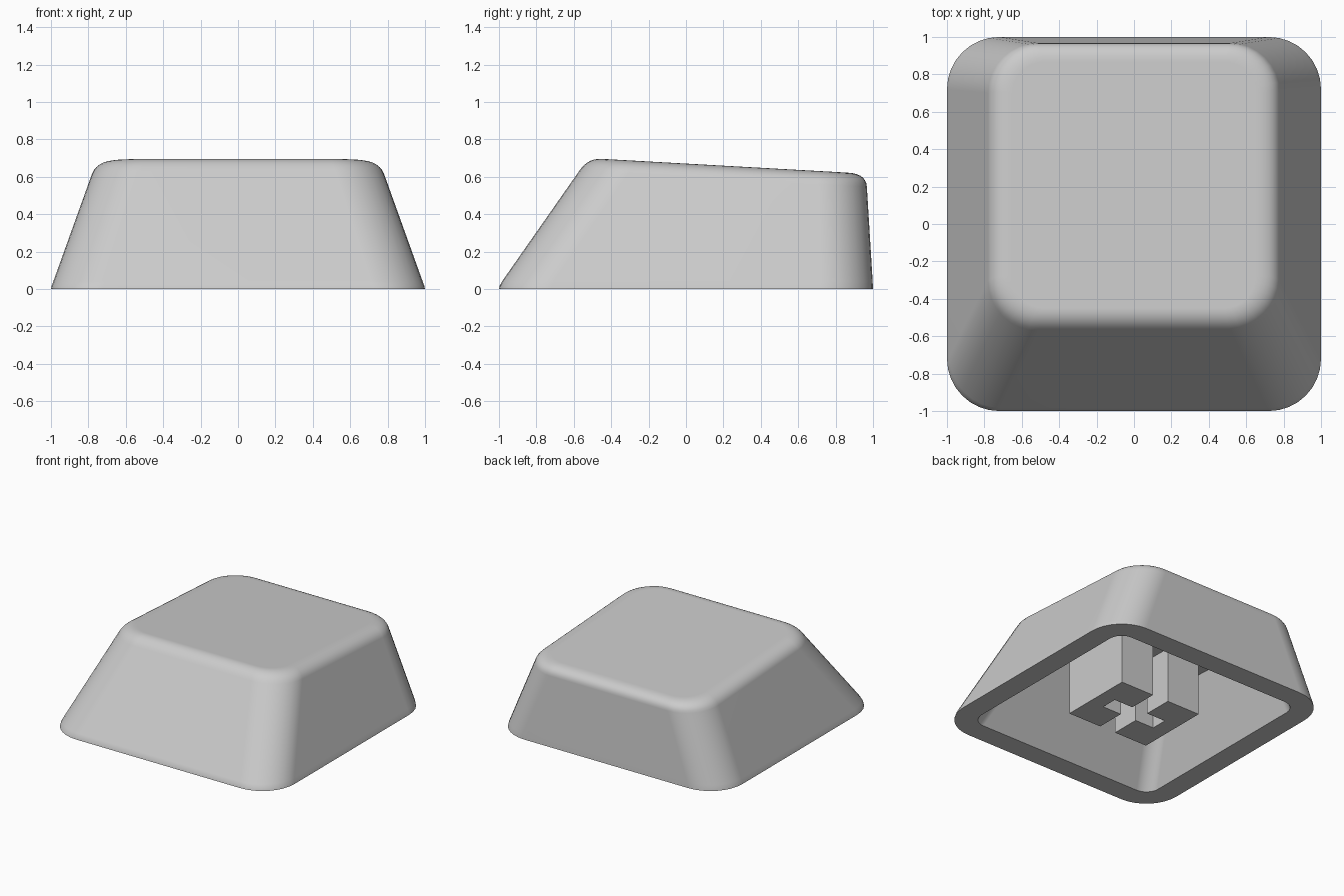
import bpy, bmesh, math

if "Cube" in bpy.data.objects:
    bpy.data.objects.remove(bpy.data.objects["Cube"])

TILT = -0.056   # slope of the top towards the back
SEG = 8         # segments per rounded corner

plastic = bpy.data.materials.new("grey plastic")
plastic.diffuse_color = (0.6, 0.6, 0.6, 1)
plastic.use_nodes = True
plastic.node_tree.nodes["Principled BSDF"].inputs["Base Color"].default_value = plastic.diffuse_color


def finish(name, bm):
    bmesh.ops.recalc_face_normals(bm, faces=bm.faces)
    mesh = bpy.data.meshes.new(name)
    bm.to_mesh(mesh)
    bm.free()
    mesh.materials.append(plastic)
    obj = bpy.data.objects.new(name, mesh)
    bpy.context.collection.objects.link(obj)
    return obj


def ring(bm, hx, front, back, r, z, tilt=0.0):
    """Rounded rectangle of vertices, optionally tilted along y."""
    verts = []
    corners = [(hx - r, back - r), (r - hx, back - r), (r - hx, front + r), (hx - r, front + r)]
    for q, (cx, cy) in enumerate(corners):
        for i in range(SEG + 1):
            a = math.pi / 2 * (q + i / SEG)
            x, y = cx + r * math.cos(a), cy + r * math.sin(a)
            verts.append(bm.verts.new((x, y, z + tilt * y)))
    return verts


def prism(name, points, z0, z1):
    bm = bmesh.new()
    base = bm.faces.new([bm.verts.new((x, y, z0)) for x, y in points])
    top = bmesh.ops.extrude_face_region(bm, geom=[base])["geom"]
    bmesh.ops.translate(bm, vec=(0, 0, z1 - z0),
                        verts=[v for v in top if isinstance(v, bmesh.types.BMVert)])
    return finish(name, bm)


# Shell: hollow inside, rim, sloped walls, rounded top edge
sections = [
    (0.62, -0.42, 0.80, 0.11, 0.56, TILT),    # ceiling of the hollow
    (0.83, -0.83, 0.83, 0.11, 0.0, 0.0),      # inner rim
    (1.0, -1.0, 1.0, 0.28, 0.0, 0.0),         # outer rim
    (0.996, -0.996, 0.999, 0.28, 0.018, 0.0),
    (0.987, -0.983, 0.998, 0.28, 0.042, 0.0),
]
start = (0.78, -0.57, 0.967, 0.265, 0.601, TILT)
corner = (0.752, -0.525, 0.963, 0.25, 0.671, TILT)
end = (0.65, -0.45, 0.865, 0.17, 0.671, TILT)
STEPS = 7
for i in range(STEPS + 1):
    t = i / STEPS
    sections.append(tuple((1 - t) ** 2 * a + 2 * t * (1 - t) * b + t * t * c
                          for a, b, c in zip(start, corner, end)))

bm = bmesh.new()
loops = [ring(bm, *s) for s in sections]
for lo, hi in zip(loops, loops[1:]):
    n = len(lo)
    for i in range(n):
        j = (i + 1) % n
        bm.faces.new((lo[i], lo[j], hi[j], hi[i]))
bm.faces.new(loops[0])
bm.faces.new(loops[-1])
shell = finish("cap_shell", bm)
bpy.context.view_layer.objects.active = shell
shell.select_set(True)
bpy.ops.object.shade_smooth_by_angle(angle=math.radians(40))
weighted = shell.modifiers.new("even shading", 'WEIGHTED_NORMAL')
weighted.keep_sharp = True

# Stem under the cap, with a cross slot open to front and back
sx, sy = 0.36, 0.295
stem = prism("stem", [(-sx, -sy), (sx, -sy), (sx, sy), (-sx, sy)], 0.0, 0.6)
w, arm, h, far = 0.07, 0.235, 0.065, 0.4
quarter = [(arm, h), (w, h), (w, far)]
cross = (quarter + [(-x, y) for x, y in reversed(quarter)]
         + [(-x, -y) for x, y in quarter] + [(x, -y) for x, y in reversed(quarter)])
cutter = prism("slot_cutter", cross, -0.1, 0.44)
cutter.hide_render = True
cutter.hide_viewport = True
cut = stem.modifiers.new("slot", 'BOOLEAN')
cut.operation = 'DIFFERENCE'
cut.solver = 'EXACT'
cut.object = cutter
